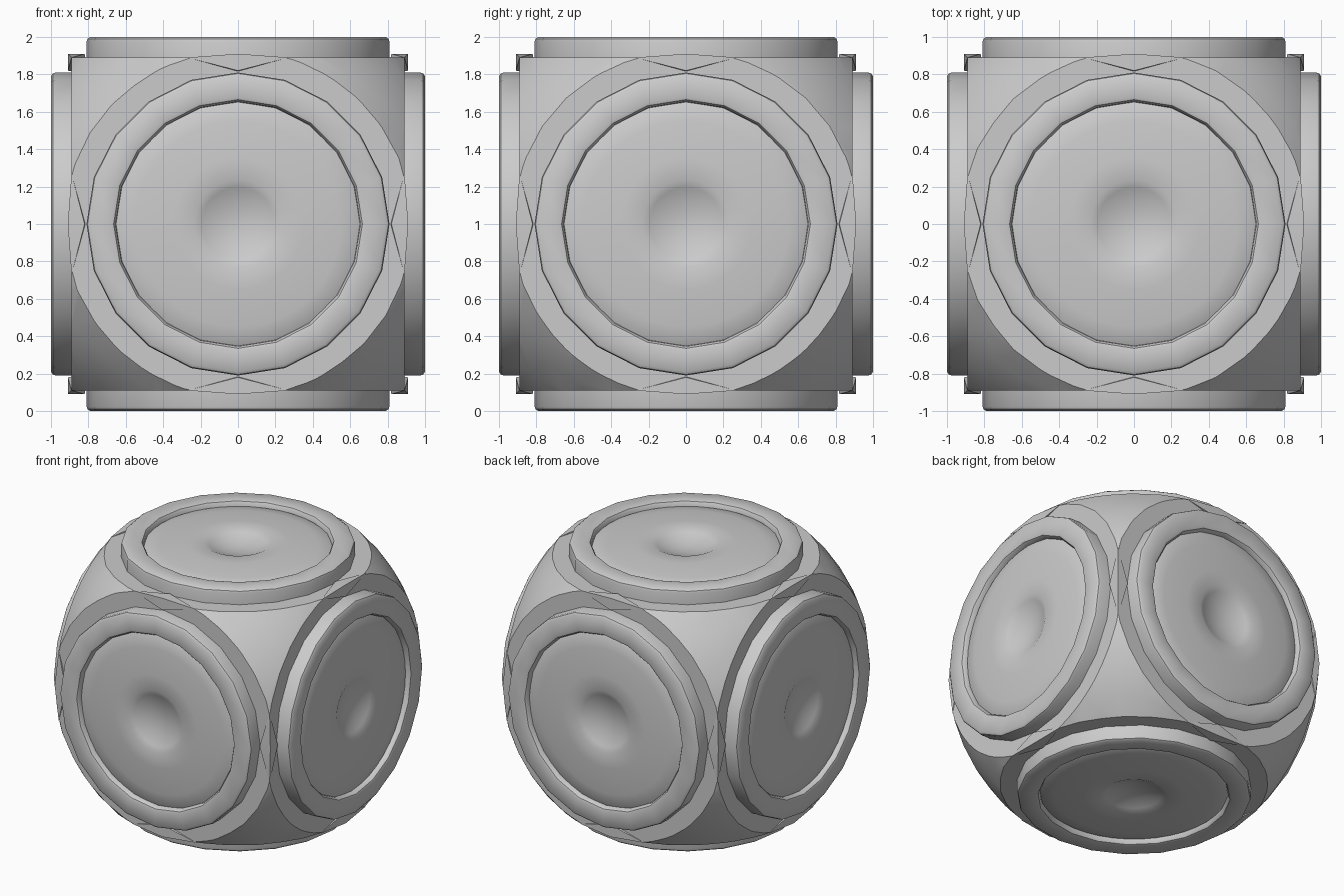
import bpy, bmesh, math
from mathutils import Vector, Matrix

cube = bpy.data.objects.get("Cube")
if cube:
    bpy.data.objects.remove(cube, do_unlink=True)

grey = bpy.data.materials.new("plain grey")
grey.use_nodes = True
colour = (0.6, 0.6, 0.6, 1)
grey.diffuse_color = colour
grey.node_tree.nodes["Principled BSDF"].inputs["Base Color"].default_value = colour

CENTRE = Matrix.Translation((0, 0, 1))
RADIUS, FLAT, TIP = 1.287, 0.89, 0.91


def finish(bm, name, angle=35):
    """Turn a bmesh into a smooth shaded object centred on the model."""
    bmesh.ops.recalc_face_normals(bm, faces=bm.faces)
    bm.transform(CENTRE)
    mesh = bpy.data.meshes.new(name)
    bm.to_mesh(mesh)
    bm.free()
    mesh.materials.append(grey)
    obj = bpy.data.objects.new(name, mesh)
    bpy.context.collection.objects.link(obj)
    bpy.ops.object.select_all(action='DESELECT')
    obj.select_set(True)
    bpy.context.view_layer.objects.active = obj
    bpy.ops.object.shade_smooth_by_angle(angle=math.radians(angle))
    return obj


def lathe(name, profile, sides, turn):
    """Revolve (radius, height) points around z, then turn to face a side."""
    bm = bmesh.new()
    verts = [bm.verts.new((r, 0, h)) for r, h in profile]
    edges = [bm.edges.new(pair) for pair in zip(verts, verts[1:])]
    bmesh.ops.spin(bm, geom=verts + edges, axis=(0, 0, 1), cent=(0, 0, 0),
                   angle=math.tau, steps=sides, use_duplicate=False)
    bmesh.ops.remove_doubles(bm, verts=bm.verts, dist=0.0005)
    bm.transform(turn)
    return finish(bm, name)


# Ball with six flattened sides
bm = bmesh.new()
bmesh.ops.create_icosphere(bm, subdivisions=4, radius=RADIUS)
for axis in range(3):
    for sign in (-1, 1):
        normal = Vector((0, 0, 0))
        normal[axis] = sign
        cut = bmesh.ops.bisect_plane(
            bm, geom=bm.verts[:] + bm.edges[:] + bm.faces[:], dist=0.0001,
            plane_co=normal * FLAT, plane_no=normal, clear_outer=True)
        rim = [e for e in cut["geom_cut"] if isinstance(e, bmesh.types.BMEdge)]
        bmesh.ops.holes_fill(bm, edges=rim, sides=0)
finish(bm, "ball_body", 30)

# Small pointed ridges where neighbouring flats meet
ridge = ((TIP, TIP, 0), (TIP, 0.82, 0), (0.82, TIP, 0), (0.8, 0.8, 0),
         (FLAT, FLAT, 0.27), (FLAT, FLAT, -0.27))
for shift in range(3):
    for sx in (-1, 1):
        for sy in (-1, 1):
            bm = bmesh.new()
            for x, y, z in ridge:
                p = (x * sx, y * sy, z)
                bm.verts.new(p[shift:] + p[:shift])
            bmesh.ops.convex_hull(bm, input=bm.verts[:])
            finish(bm, "edge_ridge", 20)

# Raised ring, domed panel and centre dimple on every side
ring = [(0.81, 0.85), (0.81, 0.975), (0.805, 0.99), (0.79, 1.0),
        (0.68, 1.0), (0.665, 0.995), (0.655, 0.98), (0.65, 0.94)]
panel = [(0.67, 0.945), (0.64, 0.965), (0.55, 0.977), (0.45, 0.986),
         (0.35, 0.992), (0.235, 0.995)]
dimple = [(0.235 * k / 6, 0.935 + 0.06 * (k / 6) ** 2) for k in range(6, -1, -1)]
quarter = math.pi / 2
sides = {
    "top": Matrix.Identity(4),
    "bottom": Matrix.Rotation(math.pi, 4, 'X'),
    "front": Matrix.Rotation(quarter, 4, 'X'),
    "back": Matrix.Rotation(-quarter, 4, 'X'),
    "left": Matrix.Rotation(quarter, 4, 'Y'),
    "right": Matrix.Rotation(-quarter, 4, 'Y'),
}
for side, turn in sides.items():
    lathe(side + "_ring", ring, 20, turn)
    lathe(side + "_panel", panel + dimple[1:], 40, turn)
